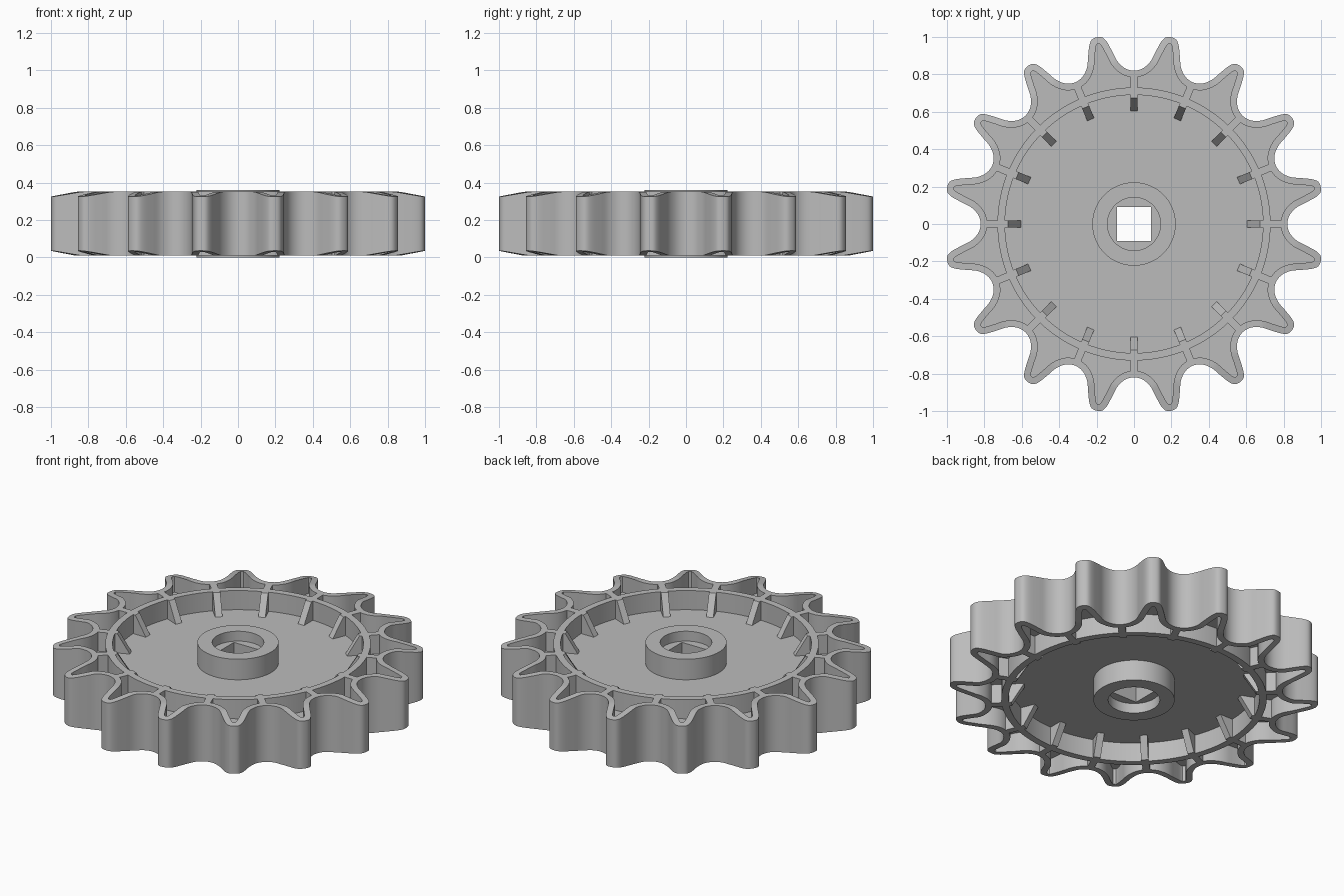
import bpy, bmesh, math
from mathutils import Vector

cube = bpy.data.objects.get("Cube")
if cube:
    bpy.data.objects.remove(cube)

TEETH = 16
MID = 0.18            # mid-height plane, everything mirrors about it
BODY, HUB, WEB = 0.171, 0.18, 0.055   # half heights
STEP = math.tau / TEETH

grey = bpy.data.materials.new("plain grey")
grey.use_nodes = True
colour = (0.5, 0.5, 0.5, 1)
grey.diffuse_color = colour
grey.node_tree.nodes["Principled BSDF"].inputs["Base Color"].default_value = colour


def finish(name, bm):
    bmesh.ops.recalc_face_normals(bm, faces=bm.faces)
    mesh = bpy.data.meshes.new(name)
    bm.to_mesh(mesh)
    bm.free()
    mesh.materials.append(grey)
    obj = bpy.data.objects.new(name, mesh)
    bpy.context.collection.objects.link(obj)
    bpy.ops.object.select_all(action="DESELECT")
    obj.select_set(True)
    bpy.context.view_layer.objects.active = obj
    bpy.ops.object.shade_smooth_by_angle(angle=math.radians(30))
    return obj


def loft(name, loops):
    """Join closed loops in sequence, last back to first, into a hollow solid."""
    bm = bmesh.new()
    rows = [[bm.verts.new(p) for p in loop] for loop in loops]
    n = len(rows[0])
    for a, b in zip(rows, rows[1:] + rows[:1]):
        for i in range(n):
            j = (i + 1) % n
            bm.faces.new((a[i], a[j], b[j], b[i]))
    return finish(name, bm)


def circle(r, z, n=128):
    return [(r * math.cos(i * math.tau / n), r * math.sin(i * math.tau / n), z) for i in range(n)]


def square(half, z, n=128):
    return [(x * half / max(abs(x), abs(y)), y * half / max(abs(x), abs(y)), z)
            for x, y, z in circle(1, z, n)]


def radial_prisms(name, profile, width):
    """Repeat an upright (radius, height) profile around the wheel."""
    bm = bmesh.new()
    for k in range(TEETH):
        c, s = math.cos(k * STEP), math.sin(k * STEP)
        sides = [[bm.verts.new((r * c - t * s, r * s + t * c, z)) for r, z in profile]
                 for t in (-width / 2, width / 2)]
        for side in sides:
            bm.faces.new(side)
        n = len(profile)
        for i in range(n):
            j = (i + 1) % n
            bm.faces.new((sides[0][i], sides[0][j], sides[1][j], sides[1][i]))
    return finish(name, bm)


# Tooth outline: (degrees from valley, radius), valley to tip, then mirrored
half = [(0, 0.82), (3.3, 0.834), (5.8, 0.874), (7.1, 0.925), (8.4, 0.982), (9.6, 1.011), (11.25, 1.018)]
tooth = half + [(22.5 - a, r) for a, r in half[-2:0:-1]]
knots = []
for k in range(TEETH):
    for a, r in tooth:
        t = math.radians(a) + k * STEP
        knots.append(Vector((r * math.cos(t), r * math.sin(t))))


def smooth_loop(pts, cuts=4):
    out, n = [], len(pts)
    for i in range(n):
        a, b, c, d = (pts[(i + k) % n] for k in (-1, 0, 1, 2))
        for q in range(cuts):
            t = q / cuts
            out.append(0.5 * (2 * b + (c - a) * t + (2 * a - 5 * b + 4 * c - d) * t * t
                              + (3 * b - a - 3 * c + d) * t ** 3))
    return out


outline = smooth_loop(knots)


def inset(dist):
    n = len(outline)
    res = []
    for i, p in enumerate(outline):
        d = (outline[(i + 1) % n] - outline[i - 1]).normalized()
        res.append(p + Vector((-d.y, d.x)) * dist)
    return res


def bevelled(pts, sign):
    """Heights fall off along a shallow cone towards the tooth tips."""
    return [(p.x, p.y, MID + sign * (BODY - 0.18 * max(0, p.length - 0.87))) for p in pts]


# Toothed outer wall
inner = inset(0.036)
loft("toothed_rim", [bevelled(outline, -1), bevelled(outline, 1),
                     bevelled(inner, 1), bevelled(inner, -1)])

# Web plate filling the wheel from hub to wall
middle = inset(0.018)
bore = [p.normalized() * 0.2 for p in middle]
loft("web_plate", [[(p.x, p.y, MID + s * WEB) for p in pts]
                   for pts, s in ((middle, -1), (middle, 1), (bore, 1), (bore, -1))])

# Inner ring
loft("inner_ring", [circle(r, MID + s * BODY)
                    for r, s in ((0.73, -1), (0.73, 1), (0.69, 1), (0.69, -1))])

# Hub with round counterbores and a square shaft hole
SEAT = HUB - 0.06
loft("hub", [circle(0.223, MID - HUB), circle(0.223, MID + HUB),
             circle(0.142, MID + HUB), circle(0.142, MID + SEAT),
             square(0.09, MID + SEAT), square(0.09, MID - SEAT),
             circle(0.142, MID - SEAT), circle(0.142, MID - HUB)])

# Spokes between ring and wall valleys
radial_prisms("spokes", [(0.729, MID - BODY), (0.786, MID - BODY),
                         (0.786, MID + BODY), (0.729, MID + BODY)], 0.04)

# Sloped gussets bracing the ring on both sides of the web
radial_prisms("gussets", [(0.605, MID - WEB), (0.675, MID - BODY), (0.691, MID - BODY),
                          (0.691, MID + BODY), (0.675, MID + BODY), (0.605, MID + WEB)], 0.04)
